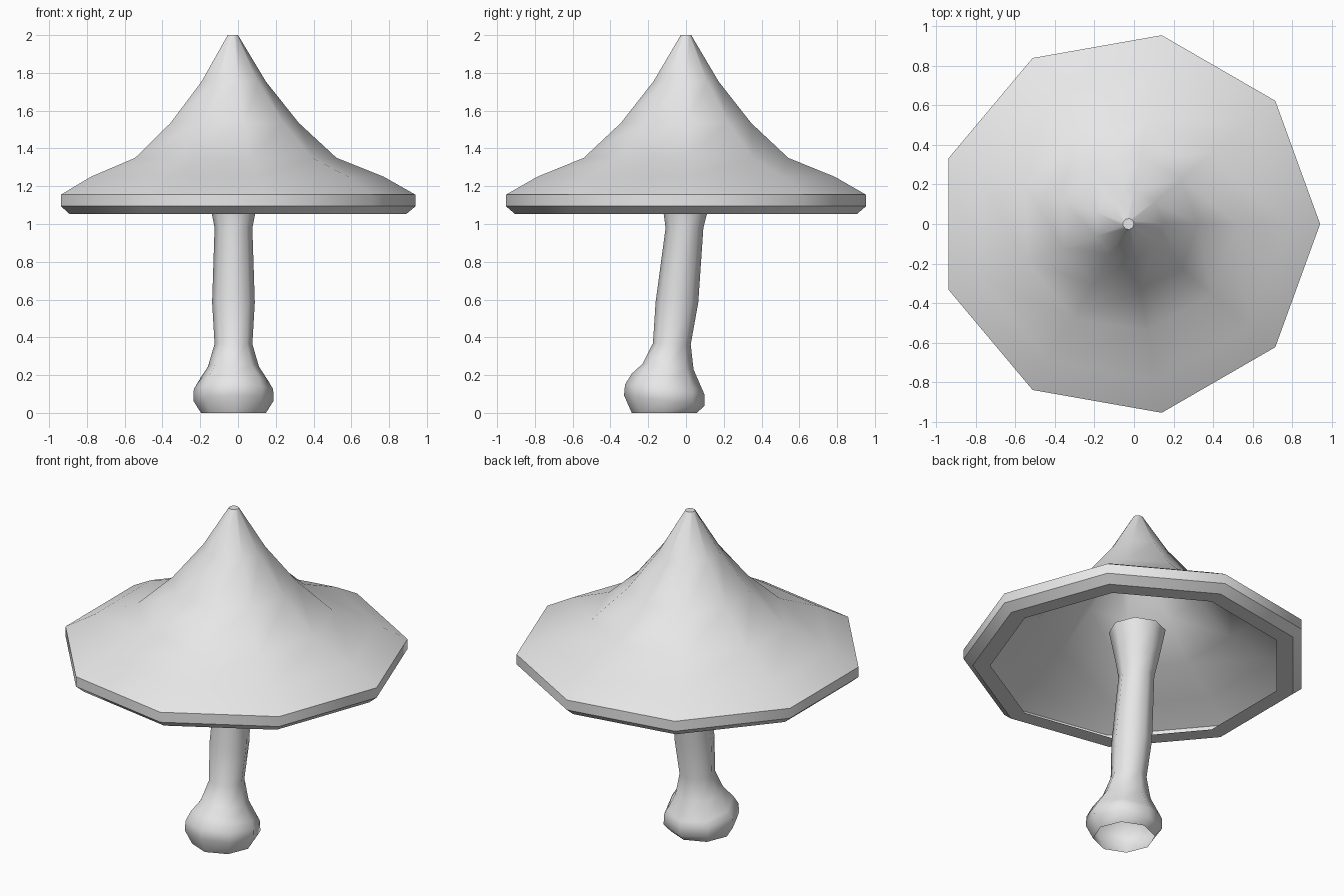
import bpy, bmesh, math

if "Cube" in bpy.data.objects:
    bpy.data.objects.remove(bpy.data.objects["Cube"])

grey = bpy.data.materials.new("pale grey")
grey.diffuse_color = (0.8, 0.8, 0.8, 1)
grey.use_nodes = True
grey.node_tree.nodes["Principled BSDF"].inputs["Base Color"].default_value = grey.diffuse_color


def loft(name, cx, rings, sides, sharp, cap_end):
    """Skin rings of (centre y, z, radius, tilt); sharp = indices of creased rings."""
    bm = bmesh.new()
    loops = []
    for cy, z, r, tilt in rings:
        loop = []
        for i in range(sides):
            a = 2 * math.pi * i / sides
            dy = r * math.sin(a)
            loop.append(bm.verts.new((cx + r * math.cos(a), cy + dy, z + tilt * dy)))
        loops.append(loop)
    for lo, hi in zip(loops, loops[1:]):
        for i in range(sides):
            j = (i + 1) % sides
            bm.faces.new((lo[i], lo[j], hi[j], hi[i])).smooth = True
    if cap_end:
        bm.faces.new(loops[-1])
    for k in sharp:
        for i in range(sides):
            bm.edges.get((loops[k][i], loops[k][(i + 1) % sides])).smooth = False
    mesh = bpy.data.meshes.new(name)
    bm.to_mesh(mesh)
    bm.free()
    mesh.materials.append(grey)
    obj = bpy.data.objects.new(name, mesh)
    bpy.context.collection.objects.link(obj)
    return obj


# Cap: open shell with a flat lip, bevelled rim, then the concave pointed top
cap_profile = [
    (0.82, 1.052), (0.918, 1.052), (0.968, 1.094), (0.968, 1.155),
    (0.80, 1.25), (0.55, 1.35), (0.35, 1.535), (0.175, 1.755), (0.028, 2.0),
]
loft("mushroom_cap", -0.028, [(0, z, r, 0) for r, z in cap_profile], 9,
     sharp=(1, 2, 3, 8), cap_end=True)

# Stem: open tube with a bulbous foot, leaning back and flaring into the cap
stem_rings = [
    (-0.115, 0.0, 0.172, 0),
    (-0.115, 0.065, 0.213, -0.13),
    (-0.113, 0.125, 0.21, -0.12),
    (-0.10, 0.165, 0.187, -0.23),
    (-0.095, 0.245, 0.135, -0.11),
    (-0.075, 0.365, 0.10, -0.03),
    (-0.048, 0.585, 0.113, 0),
    (-0.008, 0.98, 0.10, 0),
    (-0.002, 1.08, 0.12, 0),
    (0.0, 1.27, 0.158, 0),
]
loft("mushroom_stem", -0.024, stem_rings, 8, sharp=(), cap_end=False)
